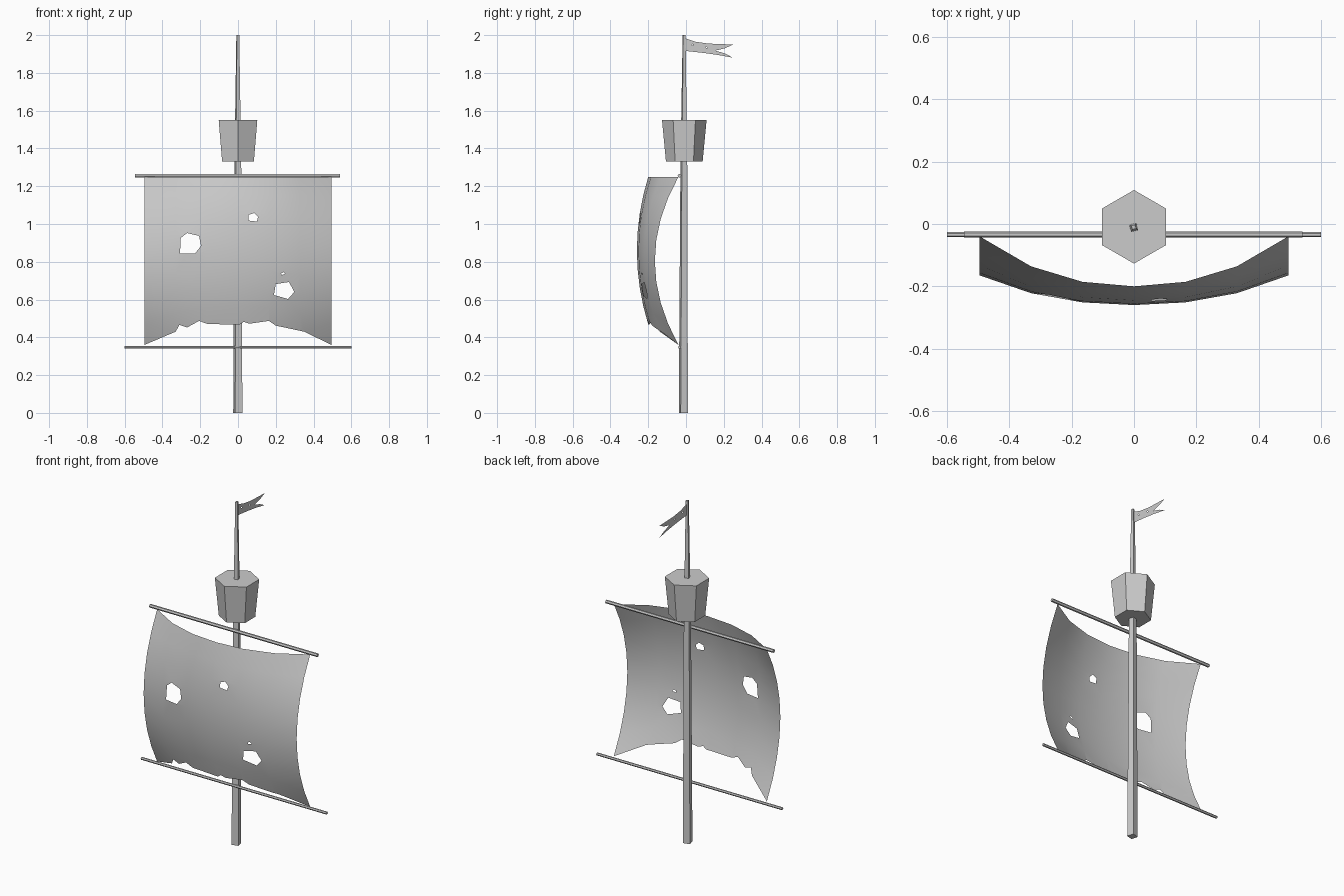
import bpy, math
from mathutils import Vector
from mathutils.geometry import delaunay_2d_cdt

if "Cube" in bpy.data.objects:
    bpy.data.objects.remove(bpy.data.objects["Cube"])


def add_mesh(name, verts, faces, smooth=False):
    me = bpy.data.meshes.new(name)
    me.from_pydata(verts, [], faces)
    me.update()
    ob = bpy.data.objects.new(name, me)
    bpy.context.collection.objects.link(ob)
    if smooth:
        for p in me.polygons:
            p.use_smooth = True
    return ob


def loft(name, rings, sides, turn, place):
    """Closed prism through (position, radius) rings; place maps (u, v, w) to the world."""
    verts, faces = [], []
    for w, r in rings:
        for i in range(sides):
            a = turn + math.tau * i / sides
            verts.append(place(r * math.cos(a), r * math.sin(a), w))
    for k in range(len(rings) - 1):
        for i in range(sides):
            j = (i + 1) % sides
            faces.append((k*sides + i, k*sides + j, (k+1)*sides + j, (k+1)*sides + i))
    faces.append(tuple(reversed(range(sides))))
    faces.append(tuple(range((len(rings) - 1) * sides, len(rings) * sides)))
    return add_mesh(name, verts, faces)


def inside(p, poly):
    hit = False
    for (x1, y1), (x2, y2) in zip(poly, poly[1:] + poly[:1]):
        if (y1 > p[1]) != (y2 > p[1]) and p[0] < x1 + (p[1] - y1) * (x2 - x1) / (y2 - y1):
            hit = not hit
    return hit


def cloth(name, outline, holes, lines, place):
    """Thin sheet with holes, triangulated in 2D and then bent by place."""
    pts, edges = [], []
    for loop, closed in [(outline, 1)] + [(h, 1) for h in holes] + [(l, 0) for l in lines]:
        n, s = len(loop), len(pts)
        pts += [Vector(p) for p in loop]
        edges += [(s + i, s + (i + 1) % n) for i in range(n if closed else n - 1)]
    v, _, f, *_ = delaunay_2d_cdt(pts, edges, [], 0, 1e-5)
    keep = []
    for t in f:
        c = sum((v[i] for i in t), Vector((0, 0))) / len(t)
        if inside(c, outline) and not any(inside(c, h) for h in holes):
            keep.append(tuple(t))
    used = sorted({i for t in keep for i in t})
    new = {o: n for n, o in enumerate(used)}
    return add_mesh(name, [place(*v[i]) for i in used],
                    [tuple(new[i] for i in t) for t in keep], True)


# Mast and lookout basket
loft("mast", [(0, .028), (1.3, .021), (2, .009)], 4, math.radians(60),
     lambda u, v, w: (u - .001, v - .014 + .002 * w, w))
loft("lookout_basket", [(1.33, .097), (1.55, .118)], 6, math.pi / 2,
     lambda u, v, w: (u, v - .009, w))

# Yards
for name, z, x0, x1, r in [("upper_yard", 1.255, -.545, .54, .01),
                           ("lower_yard", .348, -.6, .6, .008)]:
    loft(name, [(x0, r), (x1, r)], 6, 0, lambda u, v, w, z=z: (w, u - .034, v + z))

# Sail: billowed surface with ragged foot and torn holes
HALF, TOP = .495, 1.25
FULL = [1, .91, .6, 0]


def fullness(x):
    s = min(abs(x) / HALF, 1) * 3
    k = min(int(s), 2)
    return FULL[k] + (FULL[k + 1] - FULL[k]) * (s - k)


def foot(x):
    return .36 + .108 * fullness(x)


def billow(x, z):
    f = fullness(x)
    t = (z - foot(x)) / (TOP - foot(x))
    g = 1 - (2 * t - 1) ** 2
    return (x, -.04 - .16 * f - g * (.125 - .065 * f), z)


cols = [HALF * i / 3 for i in range(-3, 4)]
ragged = [(-HALF, .36), (-.33, .43), (-.31, .466), (-.27, .452), (-.206, .487), (-.16, .47),
          (.01, .468), (.03, .482), (.06, .472), (.164, .487), (.2, .462), (.35, .43), (HALF, .36)]
rows = [[(x, foot(x) + (TOP - foot(x)) * t / 8) for x in cols] for t in range(1, 8)]
columns = [[(x, .4), (x, TOP)] for x in cols[1:-1]]
sail_holes = [
    [(-.303, .926), (-.27, .952), (-.206, .937), (-.196, .884), (-.228, .843), (-.307, .843)],
    [(.056, 1.048), (.085, 1.058), (.106, 1.037), (.1, 1.013), (.056, 1.018)],
    [(.2, .682), (.27, .693), (.298, .64), (.265, .603), (.19, .624)],
    [(.228, .738), (.24, .745), (.25, .735), (.23, .73)]]
cloth("sail", ragged + [(x, TOP) for x in reversed(cols)], sail_holes, rows + columns, billow)

# Swallow-tailed pennant
pennant = [(-.01, 1.985), (.05, 1.965), (.12, 1.955), (.25, 1.95), (.205, 1.93), (.155, 1.918),
           (.205, 1.903), (.25, 1.88), (.17, 1.895), (.1, 1.905), (-.01, 1.917)]
nicks = [[(y - .006, z), (y, z + .006), (y + .007, z - .003)] for y, z in [(.035, 1.947), (.108, 1.934)]]
cloth("pennant", pennant, nicks, [], lambda y, z: (-.002, y, z))
